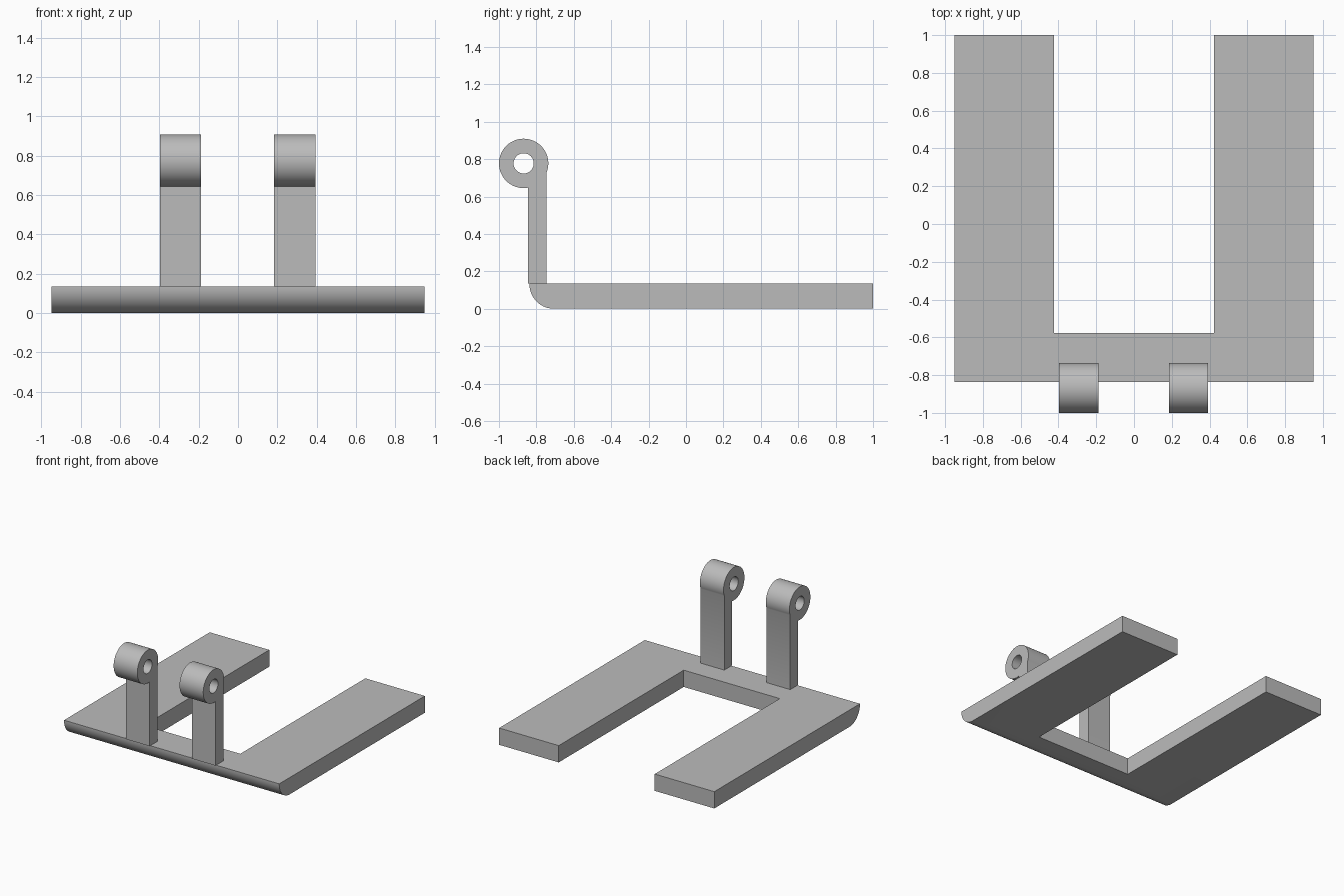
import bpy, bmesh
from math import asin, acos, cos, sin, pi

cube = bpy.data.objects.get("Cube")
if cube:
    bpy.data.objects.remove(cube, do_unlink=True)

grey = bpy.data.materials.new("plain_grey")
grey.use_nodes = True
colour = (0.5, 0.5, 0.5, 1)
grey.diffuse_color = colour
grey.node_tree.nodes["Principled BSDF"].inputs["Base Color"].default_value = colour


def finish(bm, name):
    bmesh.ops.recalc_face_normals(bm, faces=bm.faces[:])
    mesh = bpy.data.meshes.new(name)
    bm.to_mesh(mesh)
    bm.free()
    mesh.materials.append(grey)
    obj = bpy.data.objects.new(name, mesh)
    bpy.context.collection.objects.link(obj)
    bpy.ops.object.select_all(action='DESELECT')
    obj.select_set(True)
    bpy.context.view_layer.objects.active = obj
    bpy.ops.object.shade_smooth_by_angle(angle=0.6)
    return obj


def loop(bm, points):
    verts = [bm.verts.new(p) for p in points]
    return [bm.edges.new((a, b)) for a, b in zip(verts, verts[1:] + verts[:1])]


def extrude(bm, vector):
    geom = bmesh.ops.extrude_face_region(bm, geom=bm.faces[:])["geom"]
    bmesh.ops.translate(bm, vec=vector, verts=[g for g in geom if isinstance(g, bmesh.types.BMVert)])


# U-shaped base plate with a rounded lower front edge
THICK, FRONT, BACK, NOTCH = 0.134, -0.837, 1.0, -0.577
OUTER, INNER = 0.95, 0.424
right_half = [(-INNER, NOTCH), (-INNER, BACK), (-OUTER, BACK), (-OUTER, FRONT)]
outline = right_half + [(-x, y) for x, y in reversed(right_half)]
bm = bmesh.new()
bm.faces.new([bm.verts.new((x, y, 0)) for x, y in outline])
extrude(bm, (0, 0, THICK))
front_edge = [e for e in bm.edges
              if all(v.co.z < 0.01 and v.co.y < FRONT + 0.01 for v in e.verts)]
bmesh.ops.bevel(bm, geom=front_edge, offset=THICK - 0.003, segments=14,
                profile=0.5, affect='EDGES')
finish(bm, "base_plate")

# Upright arms, each ending in a round eye with a through hole
EYE_Y, EYE_Z, EYE_R, HOLE_R = -0.868, 0.777, 0.132, 0.054
ARM_FRONT, ARM_BACK, ARM_WIDTH = -0.846, -0.746, 0.209


def hinge_arm(name, x):
    start = -acos((ARM_BACK - EYE_Y) / EYE_R)
    end = 1.5 * pi + asin((ARM_FRONT - EYE_Y) / EYE_R)
    steps = 56
    angles = [start + (end - start) * i / steps for i in range(steps + 1)]
    profile = [(x, EYE_Y + EYE_R * cos(a), EYE_Z + EYE_R * sin(a)) for a in angles]
    profile += [(x, ARM_FRONT, THICK), (x, ARM_BACK, THICK)]
    hole = [(x, EYE_Y + HOLE_R * cos(i * pi / 20), EYE_Z + HOLE_R * sin(i * pi / 20))
            for i in range(40)]
    bm = bmesh.new()
    edges = loop(bm, profile) + loop(bm, hole)
    bmesh.ops.triangle_fill(bm, edges=edges, use_beauty=True, normal=(1, 0, 0))
    extrude(bm, (ARM_WIDTH, 0, 0))
    finish(bm, name)


hinge_arm("right_hinge_arm", -0.398)
hinge_arm("left_hinge_arm", 0.184)
